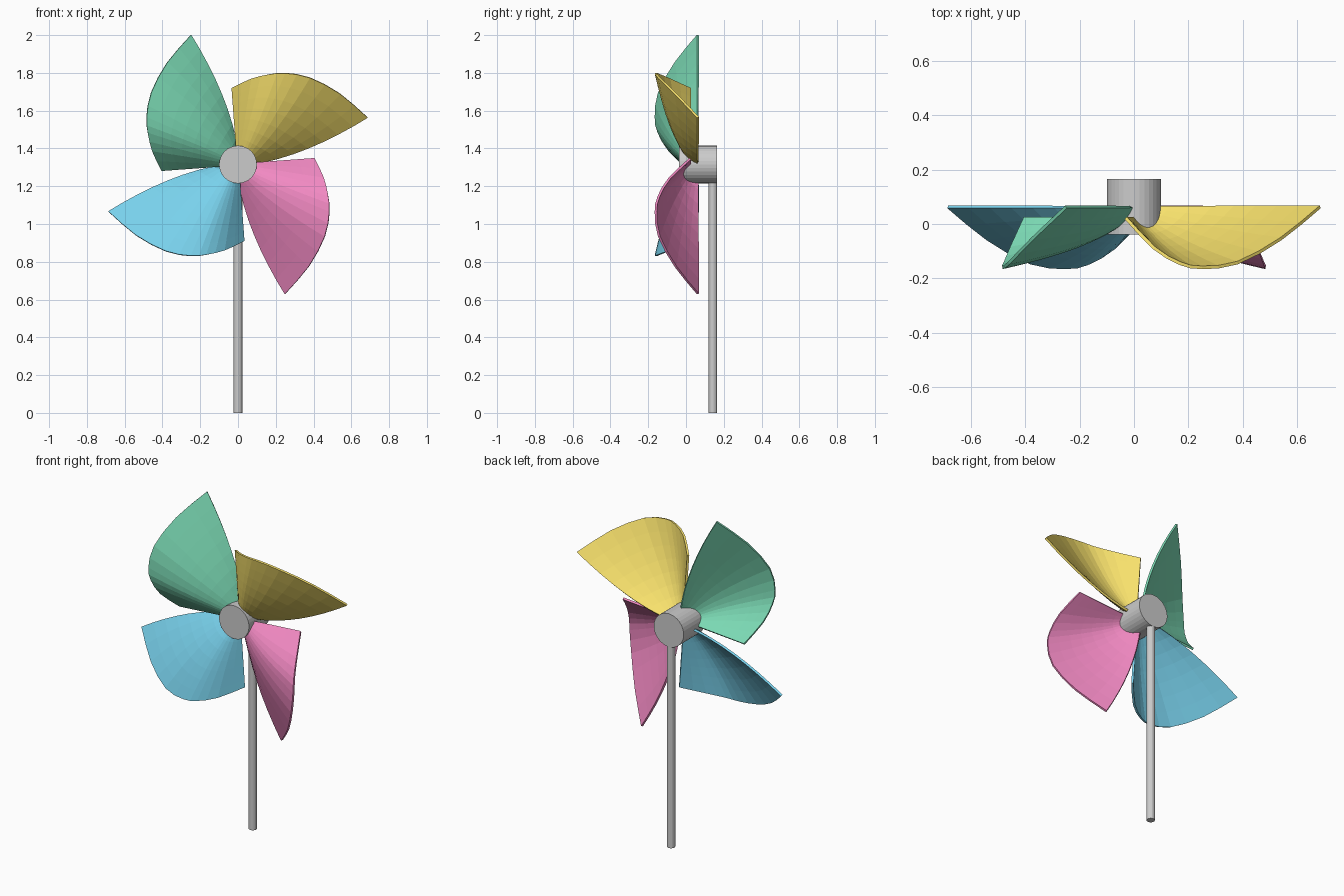
import bpy, math
from mathutils import Vector, Matrix

if "Cube" in bpy.data.objects:
    bpy.data.objects.remove(bpy.data.objects["Cube"])

HUB_Z = 1.315
SPANS = 8      # divisions along a blade
STEP = 2       # divisions between rim points
# rim of one blade relative to the hub centre, from long tip to short corner
RIM = [Vector(p) for p in [
    (.685, .063, .25), (.54, -.055, .375), (.38, -.143, .46), (.25, -.16, .484),
    (.17, -.145, .478), (.074, -.088, .455), (-.03, .022, .405)]]


def smooth_path(pts, step):
    """Catmull-Rom curve through the points."""
    ext = [2 * pts[0] - pts[1]] + pts + [2 * pts[-1] - pts[-2]]
    out = []
    for a, b, c, d in zip(ext, ext[1:], ext[2:], ext[3:]):
        for k in range(step):
            t = k / step
            out.append(.5 * (2 * b + (c - a) * t + (2 * a - 5 * b + 4 * c - d) * t * t
                             + (3 * b - a - 3 * c + d) * t ** 3))
    return out + [pts[-1]]


def blade(name, turn, color):
    rim = smooth_path(RIM, STEP)
    n = len(rim)
    verts, faces = [], []
    for i, p in enumerate(rim):
        s = i / (n - 1)
        root_y = .063 + (.022 - .063) * s
        sag = 1 + .7 * (1 - s) ** 1.5          # leading edge sweeps, trailing edge is straight
        for j in range(SPANS + 1):
            u = .08 + .92 * j / SPANS
            y = root_y + (p.y - root_y) * u - .02 * math.sin(math.pi * u) * math.sin(math.pi * s)
            verts.append((p.x * u, y, p.z * u ** sag))
    for i in range(n - 1):
        for j in range(SPANS):
            a = i * (SPANS + 1) + j
            faces.append((a, a + 1, a + SPANS + 2, a + SPANS + 1))
    mesh = bpy.data.meshes.new(name)
    mesh.from_pydata(verts, [], faces)
    mesh.transform(Matrix.Translation((0, 0, HUB_Z)) @ Matrix.Rotation(turn, 4, 'Y'))
    mat = bpy.data.materials.new(name + "_paint")
    mat.diffuse_color = color
    mat.use_nodes = True
    mat.node_tree.nodes["Principled BSDF"].inputs["Base Color"].default_value = mat.diffuse_color
    mesh.materials.append(mat)
    ob = bpy.data.objects.new(name, mesh)
    bpy.context.collection.objects.link(ob)
    solid = ob.modifiers.new("thickness", 'SOLIDIFY')
    solid.thickness = .012
    solid.offset = 0


# four curved blades around the hub
for k, (name, color) in enumerate([
        ("yellow_blade", (.93, .75, .15, 1)), ("pink_blade", (.88, .25, .54, 1)),
        ("blue_blade", (.19, .64, .84, 1)), ("green_blade", (.2, .7, .46, 1))]):
    blade(name, k * math.pi / 2, color)

# hub
bpy.ops.mesh.primitive_cylinder_add(vertices=32, radius=.1, depth=.203,
                                    location=(0, .0635, HUB_Z), rotation=(math.pi / 2, 0, 0))
bpy.context.object.name = "hub"

# pole
bpy.ops.mesh.primitive_cylinder_add(vertices=16, radius=.023, depth=HUB_Z,
                                    location=(0, .142, HUB_Z / 2))
bpy.context.object.name = "pole"
